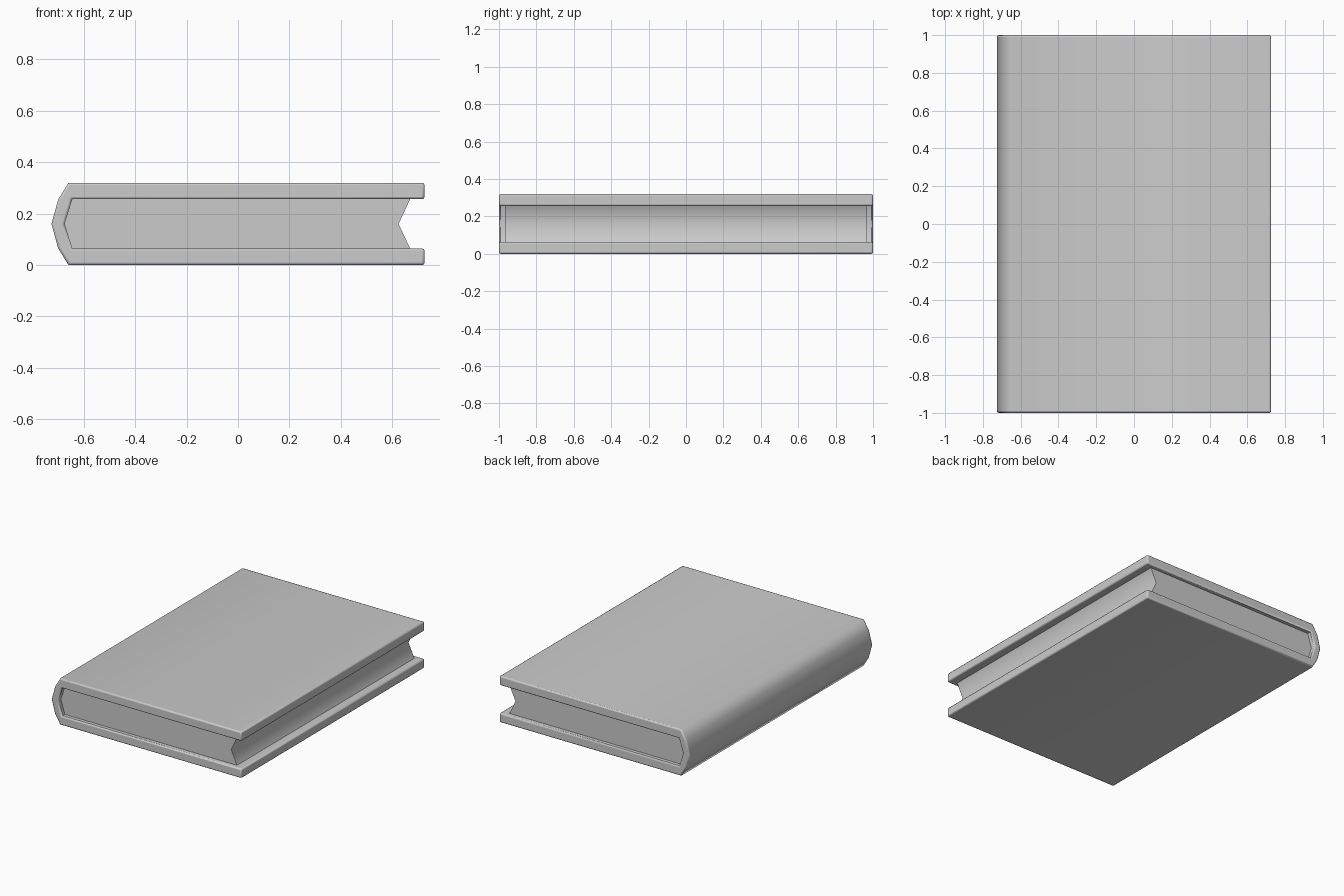
import bpy, bmesh, math

if "Cube" in bpy.data.objects:
    bpy.data.objects.remove(bpy.data.objects["Cube"])


def extrude_profile(name, points, half_depth, smooth_angle):
    """Extrude an x-z outline symmetrically along y."""
    bm = bmesh.new()
    face = bm.faces.new([bm.verts.new((x, -half_depth, z)) for x, z in points])
    ext = bmesh.ops.extrude_face_region(bm, geom=[face], use_keep_orig=True)
    verts = [g for g in ext["geom"] if isinstance(g, bmesh.types.BMVert)]
    bmesh.ops.translate(bm, verts=verts, vec=(0, 2 * half_depth, 0))
    bmesh.ops.recalc_face_normals(bm, faces=bm.faces)
    mesh = bpy.data.meshes.new(name)
    bm.to_mesh(mesh)
    bm.free()
    obj = bpy.data.objects.new(name, mesh)
    bpy.context.collection.objects.link(obj)
    bpy.ops.object.select_all(action='DESELECT')
    obj.select_set(True)
    bpy.context.view_layer.objects.active = obj
    bpy.ops.object.shade_smooth_by_angle(angle=math.radians(smooth_angle))
    return obj


H, T = 0.32, 0.064            # book height, board thickness
MID = H / 2

# Cover: two boards joined by a faceted, rounded spine
outer = [(0.726, 0), (-0.66, 0), (-0.70, 0.065), (-0.726, MID),
         (-0.70, H - 0.065), (-0.66, H), (0.726, H)]
inner = [(0.726, H - T), (-0.645, H - T), (-0.675, MID), (-0.645, T), (0.726, T)]
cover = extrude_profile("cover", outer + inner, 1.0, 62)

# Softened rims, spine facets kept
bevel = cover.modifiers.new("soft_edges", 'BEVEL')
bevel.width = 0.009
bevel.segments = 2
bevel.limit_method = 'ANGLE'
bevel.angle_limit = math.radians(80)

# Page block: follows the spine, hollowed fore edge, set in from the cover
pages = [(-0.645, T), (0.67, T), (0.625, MID), (0.67, H - T),
         (-0.645, H - T), (-0.675, MID)]
extrude_profile("pages", pages, 0.967, 62)
